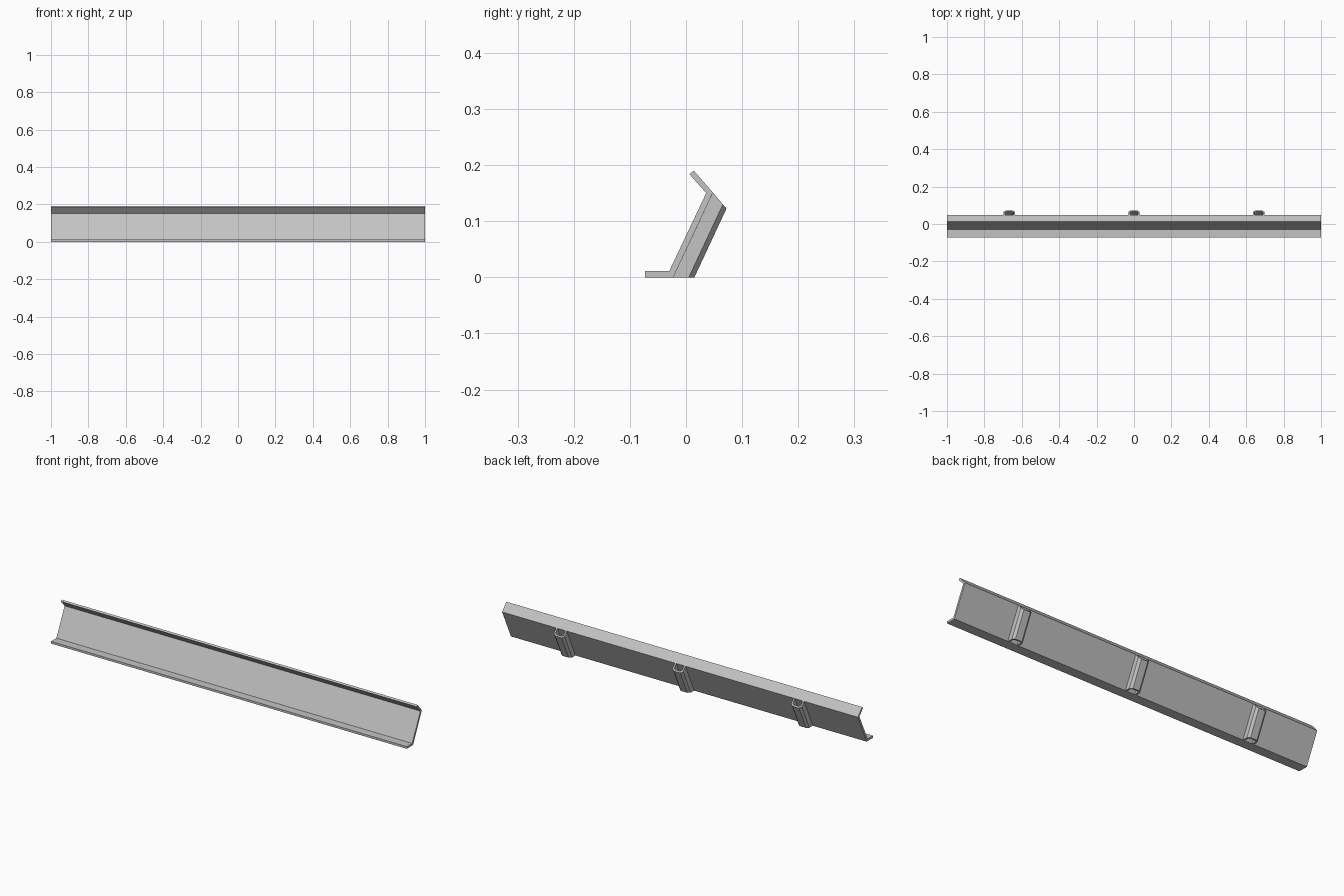
import bpy
import bmesh

old = bpy.data.objects.get("Cube")
if old:
    bpy.data.objects.remove(old, do_unlink=True)

grey = bpy.data.materials.new("light_grey_metal")
grey.use_nodes = True
GREY = (0.55, 0.55, 0.55, 1.0)
grey.diffuse_color = GREY
grey.node_tree.nodes["Principled BSDF"].inputs["Base Color"].default_value = GREY

LEAN = 2.14        # rise of the leaning web per unit of depth
CUT = 1.18         # fall of the top flange's outer plane per unit of depth
BEND = (0.048, 0.151)


def loft(name, start, end):
    """Closed solid between two matching outlines."""
    bm = bmesh.new()
    a = [bm.verts.new(p) for p in start]
    b = [bm.verts.new(p) for p in end]
    n = len(a)
    for i in range(n):
        j = (i + 1) % n
        bm.faces.new((a[i], a[j], b[j], b[i]))
    bm.faces.new(a[::-1])
    bm.faces.new(b)
    bmesh.ops.recalc_face_normals(bm, faces=bm.faces)
    mesh = bpy.data.meshes.new(name)
    bm.to_mesh(mesh)
    bm.free()
    mesh.materials.append(grey)
    obj = bpy.data.objects.new(name, mesh)
    bpy.context.collection.objects.link(obj)
    return obj


# Bent rail: foot flange, leaning web and folded top flange
rail = [(-0.073, 0), (-0.0225, 0), BEND, (0.014, 0.19),
        (0.006, 0.184), (0.036, 0.15), (-0.03, 0.011), (-0.073, 0.011)]
loft("bent_rail", [(-1, y, z) for y, z in rail], [(1, y, z) for y, z in rail])


def on_top_plane(x, y):
    """Slide a ground point up the lean until it meets the top plane."""
    z = (BEND[1] - CUT * (y - BEND[0])) / (1 + CUT / LEAN)
    return (x, y + z / LEAN, z)


# Hollow chamfered channels along the back of the web
half = [(0.03, -0.0225), (0.03, 0.005), (0.018, 0.015)]
inner = [(0.022, -0.0225), (0.022, 0.001), (0.014, 0.007)]
section = (half + [(-x, y) for x, y in reversed(half)]
           + [(-x, y) for x, y in inner] + inner[::-1])
for side, x0 in (("right", -0.667), ("middle", 0), ("left", 0.667)):
    bracket = loft(side + "_back_channel",
                   [(x, y, 0) for x, y in section],
                   [on_top_plane(x, y) for x, y in section])
    bracket.location.x = x0
